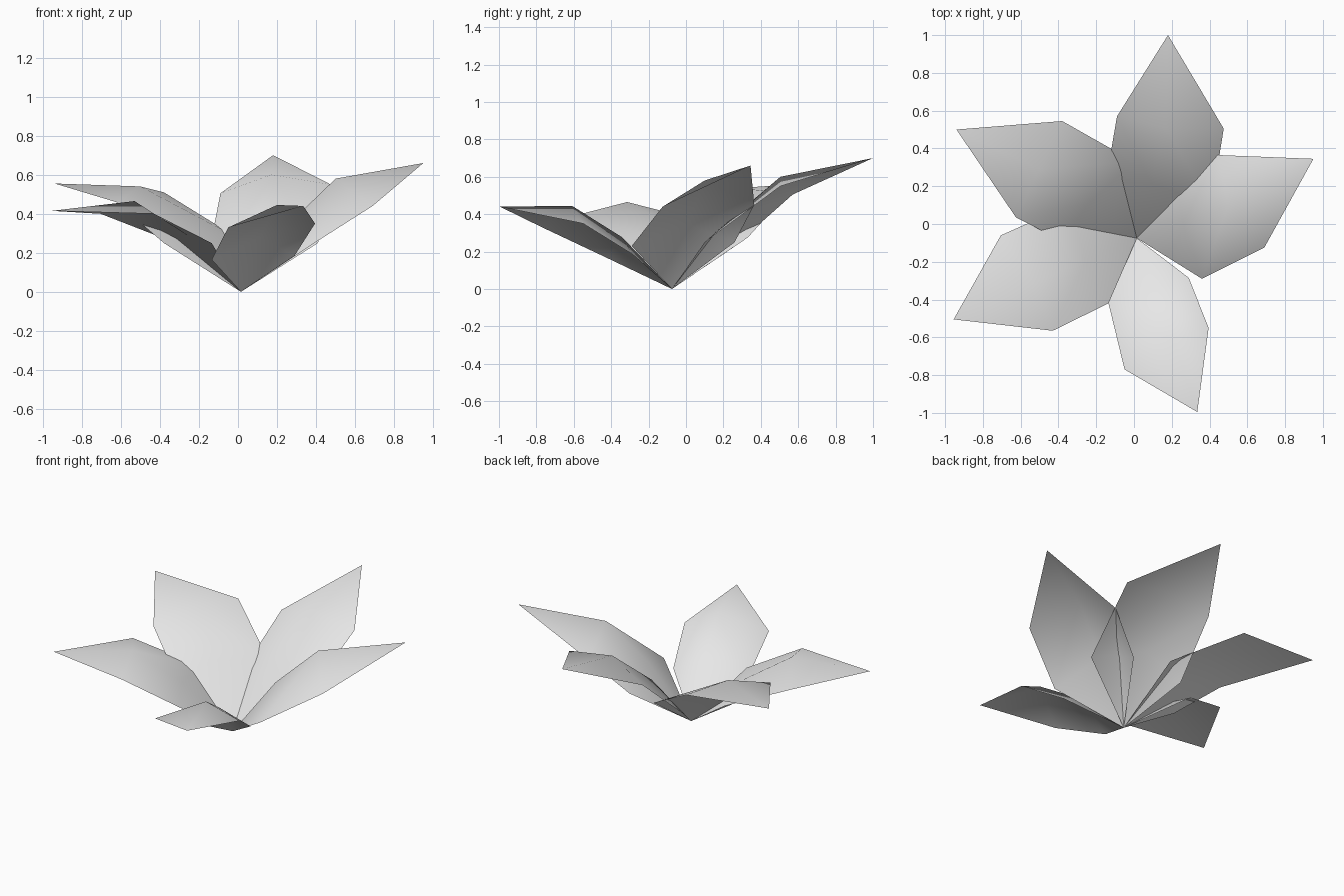
import bpy
import bmesh
from mathutils import Vector

# Remove the default object only
default_cube = bpy.data.objects.get("Cube")
if default_cube:
    bpy.data.objects.remove(default_cube, do_unlink=True)

# Single pale grey petal colour
petal_material = bpy.data.materials.new("pale_grey")
petal_material.use_nodes = True
petal_colour = (0.8, 0.8, 0.8, 1.0)
petal_material.diffuse_color = petal_colour
shader = petal_material.node_tree.nodes["Principled BSDF"]
shader.inputs["Base Color"].default_value = petal_colour

# All petals grow from this shared root
ROOT = Vector((0.015, -0.075, 0.0))
RIB_LIFT = Vector((0.0, 0.0, 0.055))


def build_petal(name, tip, rib, right_outer, right_inner, left_outer, left_inner):
    """Arched petal: a raised centre rib with two drooping side edges."""
    mesh_builder = bmesh.new()

    def add_point(position):
        return mesh_builder.verts.new(Vector(position))

    root = add_point(ROOT)
    end = add_point(tip)
    rib_outer = add_point(rib)
    rib_inner = add_point(ROOT.lerp(Vector(rib), 0.5) + RIB_LIFT)
    r_outer, r_inner = add_point(right_outer), add_point(right_inner)
    l_outer, l_inner = add_point(left_outer), add_point(left_inner)

    # Right half, then left half, both wound to face upward
    for corners in (
        (root, r_inner, rib_inner),
        (r_inner, r_outer, rib_outer, rib_inner),
        (r_outer, end, rib_outer),
        (root, rib_inner, l_inner),
        (rib_inner, rib_outer, l_outer, l_inner),
        (rib_outer, end, l_outer),
    ):
        face = mesh_builder.faces.new(corners)
        face.smooth = True

    mesh = bpy.data.meshes.new(name)
    mesh_builder.to_mesh(mesh)
    mesh_builder.free()
    mesh.materials.append(petal_material)
    petal = bpy.data.objects.new(name, mesh)
    bpy.context.collection.objects.link(petal)
    return petal


# Sides are named as seen looking outward from the root
build_petal(
    "back_petal",
    tip=(0.18, 1.0, 0.70),
    rib=(0.17, 0.505, 0.60),
    right_outer=(0.475, 0.505, 0.55),
    right_inner=(0.41, 0.10, 0.25),
    left_outer=(-0.09, 0.57, 0.505),
    left_inner=(-0.145, 0.25, 0.22),
)
build_petal(
    "left_petal",
    tip=(0.95, 0.345, 0.66),
    rib=(0.50, 0.10, 0.58),
    right_outer=(0.69, -0.125, 0.44),
    right_inner=(0.36, -0.29, 0.23),
    left_outer=(0.445, 0.365, 0.45),
    left_inner=(0.22, 0.26, 0.25),
)
build_petal(
    "front_petal",
    tip=(0.335, -0.995, 0.44),
    rib=(0.20, -0.61, 0.445),
    right_outer=(-0.05, -0.77, 0.33),
    right_inner=(-0.135, -0.42, 0.165),
    left_outer=(0.395, -0.55, 0.35),
    left_inner=(0.29, -0.285, 0.185),
)
build_petal(
    "right_front_petal",
    tip=(-0.955, -0.505, 0.415),
    rib=(-0.53, -0.315, 0.465),
    right_outer=(-0.705, -0.06, 0.40),
    right_inner=(-0.345, 0.10, 0.26),
    left_outer=(-0.43, -0.565, 0.40),
    left_inner=(-0.135, -0.42, 0.25),
)
build_petal(
    "right_back_petal",
    tip=(-0.94, 0.50, 0.555),
    rib=(-0.50, 0.29, 0.54),
    right_outer=(-0.38, 0.545, 0.51),
    right_inner=(0.0, 0.33, 0.275),
    left_outer=(-0.625, 0.035, 0.46),
    left_inner=(-0.38, -0.09, 0.25),
)
